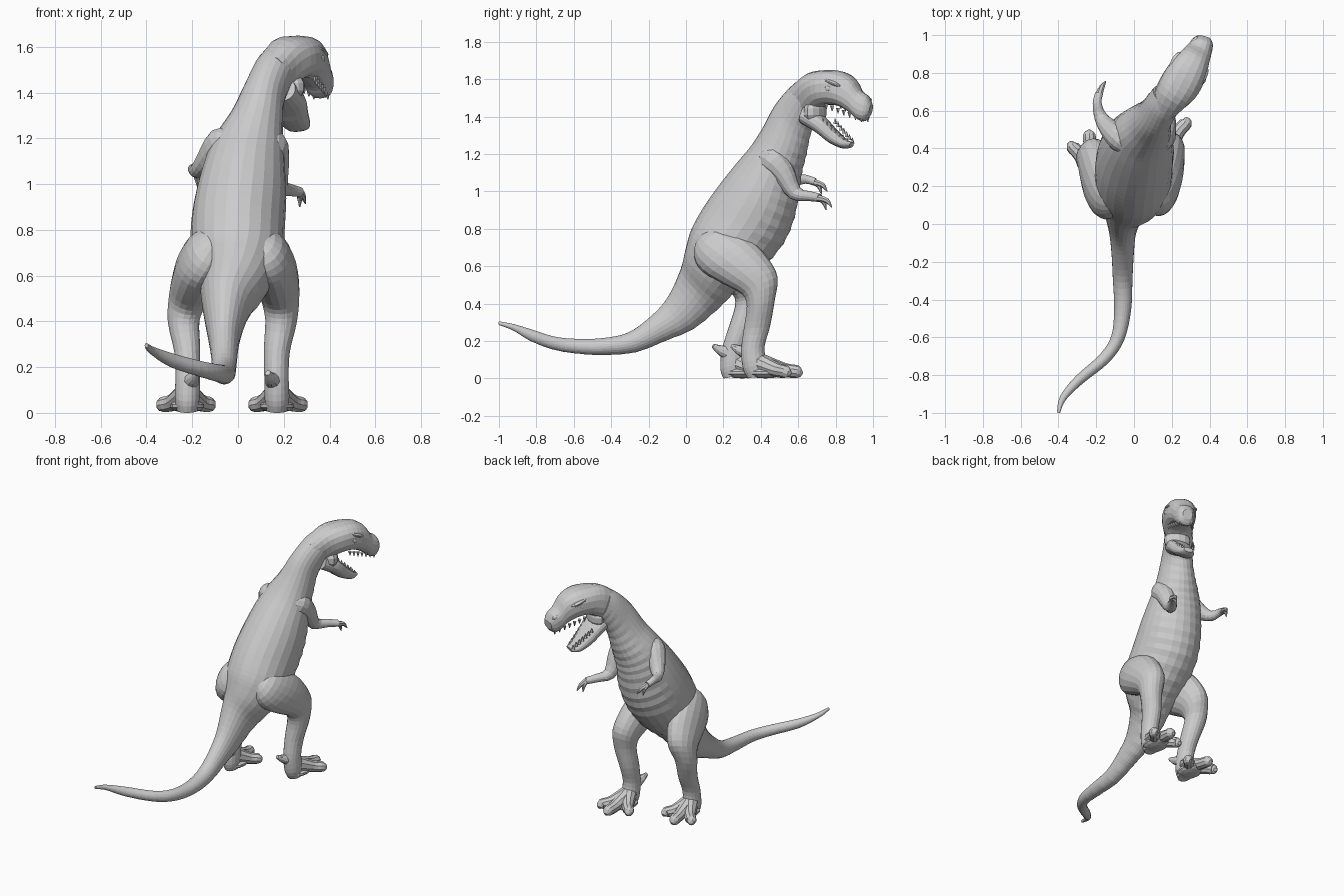
import bpy, bmesh, math
from mathutils import Vector, Matrix

if "Cube" in bpy.data.objects:
    bpy.data.objects.remove(bpy.data.objects["Cube"])


def finish(name, bm):
    bmesh.ops.recalc_face_normals(bm, faces=bm.faces)
    me = bpy.data.meshes.new(name)
    bm.to_mesh(me)
    bm.free()
    ob = bpy.data.objects.new(name, me)
    bpy.context.collection.objects.link(ob)
    return ob


def loft(name, secs, sides=18, steps=3, ripple=0.0, power=1.0):
    """Skin oval rings; each section is (upper point, lower point, half width)."""
    vals = [(Vector(a), Vector(b), w) for a, b, w in secs]
    n, rings = len(vals), []
    for i in range(n - 1):
        p = [vals[max(0, min(n - 1, i + k))] for k in (-1, 0, 1, 2)]
        for s in range(steps + (i == n - 2)):
            t = s / steps
            c = (-.5*t + t*t - .5*t**3, 1 - 2.5*t*t + 1.5*t**3,
                 .5*t + 2*t*t - 1.5*t**3, -.5*t*t + .5*t**3)
            rings.append((sum((p[k][0]*c[k] for k in range(4)), Vector()),
                          sum((p[k][1]*c[k] for k in range(4)), Vector()),
                          sum(p[k][2]*c[k] for k in range(4))))
    mids = [(a + b)/2 for a, b, _ in rings]
    soft = lambda v: math.copysign(abs(v)**power, v)
    bm, loops = bmesh.new(), []
    for i, (a, b, w) in enumerate(rings):
        tan = mids[min(i + 1, len(mids) - 1)] - mids[max(i - 1, 0)]
        up = (a - b)/2
        side = tan.cross(up).normalized()*w
        loop = []
        for j in range(sides):
            ang = 2*math.pi*j/sides
            k = 1 + (ripple*(-1)**i if math.cos(ang) < -.4 else 0)
            v = mids[i] + (up*soft(math.cos(ang)) + side*soft(math.sin(ang)))*k
            v.z = max(v.z, 0)
            loop.append(bm.verts.new(v))
        loops.append(loop)
    for l, m in zip(loops, loops[1:]):
        for j in range(sides):
            bm.faces.new((l[j], l[j-1], m[j-1], m[j]))
    bm.faces.new(loops[0])
    bm.faces.new(loops[-1])
    return finish(name, bm)


def oval(rows):
    """Rows of upper y z, lower y z, centre x, half width."""
    return [((x, ay, az), (x, by, bz), w) for ay, az, by, bz, x, w in rows]


def tube(name, pts, sides=10):
    """Round limb through (x, y, z, radius) points."""
    ps, secs = [Vector(p[:3]) for p in pts], []
    for i, p in enumerate(ps):
        tan = ps[min(i + 1, len(ps) - 1)] - ps[max(i - 1, 0)]
        up = tan.cross(Vector((1, 0, 0))).normalized()*pts[i][3]
        secs.append((p + up, p - up, pts[i][3]))
    return loft(name, secs, sides)


def teeth(name, start, end, offs, length, count=7):
    bm, a, b = bmesh.new(), Vector(start), Vector(end)
    for i in range(count):
        t = i/(count - 1)
        for s in (-1, 1):
            p = a.lerp(b, t) + Vector((.87, -.5, 0))*s*(offs[0]*(1-t) + offs[1]*t)
            m = Matrix.Translation(p)
            if length < 0:
                m = m @ Matrix.Rotation(math.pi, 4, 'X')
            bmesh.ops.create_cone(bm, segments=5, radius1=.012, radius2=.002,
                                  depth=abs(length), cap_ends=True, matrix=m)
    finish(name, bm)


def bump(name, loc, size, yaw=-.5, pitch=0):
    bm = bmesh.new()
    m = (Matrix.Translation(loc) @ Matrix.Rotation(yaw, 4, 'Z')
         @ Matrix.Rotation(pitch, 4, 'X') @ Matrix.Diagonal((*size, 1)))
    bmesh.ops.create_uvsphere(bm, u_segments=12, v_segments=7, radius=1, matrix=m)
    finish(name, bm)


# Tail, trunk and neck
tail = [(-1.0, .305, -1.0, .285, -.40, .008), (-.92, .29, -.92, .255, -.375, .018),
        (-.82, .26, -.83, .20, -.29, .027), (-.71, .225, -.71, .155, -.155, .032),
        (-.60, .212, -.60, .135, -.085, .036), (-.45, .215, -.45, .125, -.06, .045),
        (-.31, .245, -.27, .14, -.06, .052), (-.19, .33, -.10, .205, -.06, .06),
        (-.10, .43, .04, .265, -.06, .074)]
trunk = [(-.03, .58, .17, .37, -.05, .11), (.0, .70, .28, .48, -.02, .165),
         (.03, .80, .40, .58, -.005, .20), (.10, .925, .52, .72, .0, .205),
         (.19, 1.05, .58, .86, .015, .197), (.27, 1.15, .605, 1.0, .03, .178),
         (.345, 1.24, .62, 1.1, .05, .155), (.41, 1.34, .645, 1.2, .08, .12),
         (.475, 1.46, .665, 1.3, .11, .095), (.56, 1.56, .70, 1.39, .15, .09),
         (.62, 1.60, .72, 1.44, .18, .09)]
loft("body", oval(tail + trunk), sides=24, steps=4, ripple=.011)

# Skull, cheeks and open lower jaw
loft("skull", oval([
    (.56, 1.56, .67, 1.38, .15, .07), (.65, 1.63, .71, 1.43, .20, .095),
    (.74, 1.648, .755, 1.46, .25, .108), (.83, 1.642, .825, 1.455, .295, .10),
    (.895, 1.605, .885, 1.42, .33, .078), (.935, 1.54, .92, 1.385, .35, .066),
    (.975, 1.51, .955, 1.375, .365, .056), (.995, 1.465, .982, 1.405, .372, .035)]),
    power=.82)
bump("cheeks", (.212, .69, 1.425), (.088, .055, .075))
loft("lower_jaw", oval([
    (.655, 1.46, .62, 1.36, .18, .075), (.735, 1.405, .70, 1.312, .215, .083),
    (.80, 1.335, .765, 1.26, .24, .07), (.855, 1.28, .835, 1.23, .265, .054),
    (.89, 1.262, .88, 1.236, .28, .03)]), power=.82)
teeth("upper_teeth", (.27, .79, 1.455), (.362, .955, 1.385), (.078, .035), -.03)
teeth("lower_teeth", (.225, .765, 1.375), (.272, .875, 1.272), (.064, .028), .03)

# Eyes, brows and nostrils on both sides of the head
for s, word in ((-1, "left"), (1, "right")):
    for part, base, off, size in (
            ("eye", (.285, .805, 1.55), .09, (.016, .022, .018)),
            ("brow", (.29, .82, 1.582), .083, (.022, .06, .014)),
            ("nostril", (.36, .955, 1.492), .04, (.012, .022, .012))):
        bump(word + "_" + part, Vector(base) + Vector((.87, -.5, 0))*s*off, size, pitch=-.35)

# Legs: the left one stands further back and wider
leg_rows = [(.13, .80, .06, .74, .08, .03), (.22, .795, .045, .645, .115, .085),
            (.35, .735, .09, .57, .15, .098),
            (.44, .64, .20, .505, .172, .095), (.49, .54, .30, .45, .186, .083),
            (.475, .42, .325, .385, .188, .07), (.45, .28, .31, .27, .17, .058),
            (.42, .17, .295, .15, .168, .054), (.43, .09, .305, .05, .17, .055),
            (.44, .02, .33, .0, .17, .045)]
for s, word in ((-1, "left"), (1, "right")):
    def place(x, y, z):
        if s > 0:
            return (x, y, z)
        return (-x - min(.052, max(.01, .05 - (z - .4)*.15)), y - .13*max(0, 1 - z/.75), z)

    loft(word + "_leg", [(place(x, ay, az), place(x, by, bz), w)
                         for ay, az, by, bz, x, w in leg_rows])
    bump(word + "_sole", place(.17, .425, .03), (.075, .10, .03), yaw=0)
    for i, (tx, ty) in enumerate(((.275, .56), (.185, .62), (.075, .55))):
        mx, my = .17 + (tx - .17)*.6, .38 + (ty - .38)*.6
        tube(word + "_toe_%d" % (i + 1),
             [(*place(.17, .385, .085), .055), (*place(mx, my, .045), .038),
              (*place(tx, ty - .025, .035), .034), (*place(tx, ty, .02), .012)])
    tube(word + "_heel_spur", [(*place(.165, .36, .13), .05), (*place(.145, .29, .15), .028),
                               (*place(.13, .245, .175), .012)])

# Arms with rounded shoulders and two claws each
arms = {"right": [(.10, .40, 1.19, .04), (.14, .455, 1.17, .075), (.163, .52, 1.10, .062),
                  (.18, .585, .99, .04), (.225, .66, .975, .027), (.27, .715, .965, .022)],
        "left": [(-.02, .40, 1.20, .04), (-.07, .45, 1.18, .07), (-.135, .51, 1.10, .052),
                 (-.178, .57, 1.06, .034), (-.195, .64, 1.065, .024), (-.185, .69, 1.05, .021)]}
for word, pts in arms.items():
    tube(word + "_arm", pts, sides=14)
    x, y, z, r = pts[-1]
    out = .01 if word == "right" else .02
    for i, (dx, dy, dz) in enumerate(((-.01, .035, -.065), (.015, .065, -.05))):
        tube(word + "_claw_%d" % (i + 1),
             [(x, y - .01, z, .018), (x + out/2 + dx*.5, y + dy*.6, z + dz*.3, .014),
              (x + out + dx, y + dy, z + dz, .003)], sides=7)
